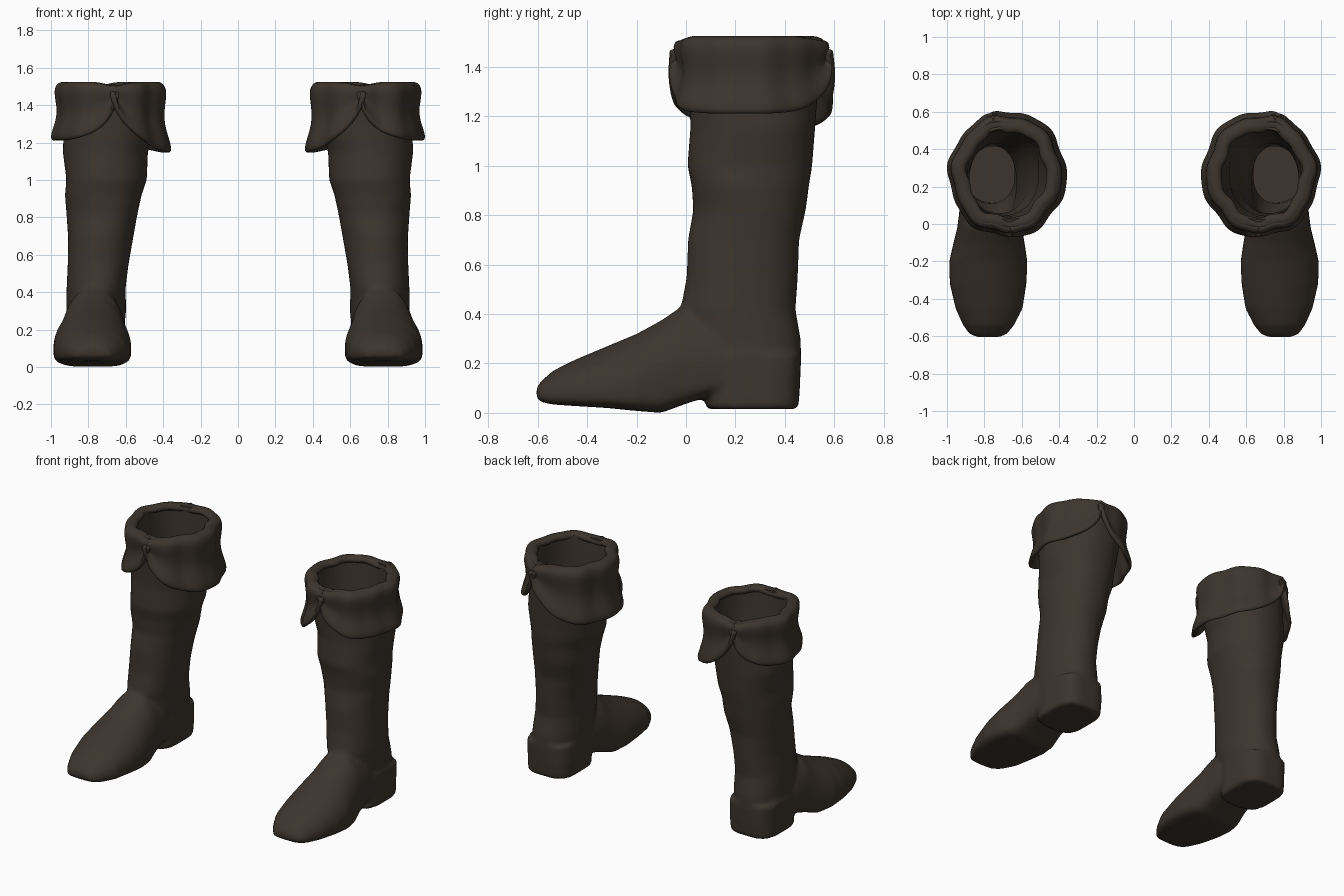
import bpy, bmesh, math
from math import sin, cos, pi, radians

scene = bpy.context.scene
cube = bpy.data.objects.get("Cube")
if cube:
    bpy.data.objects.remove(cube, do_unlink=True)

leather = bpy.data.materials.new("dark brown leather")
leather.use_nodes = True
BROWN = (0.047, 0.036, 0.027, 1)
leather.diffuse_color = BROWN
bsdf = leather.node_tree.nodes["Principled BSDF"]
bsdf.inputs["Base Color"].default_value = BROWN
bsdf.inputs["Roughness"].default_value = 0.8


def power(v, p):
    return math.copysign(abs(v) ** (2 / p), v)


def loft(bm, rings, cap=True, loop=False):
    """Skin a list of closed point rings."""
    rows = [[bm.verts.new(p) for p in ring] for ring in rings]
    n = len(rows[0])
    pairs = list(zip(rows, rows[1:]))
    if loop:
        pairs.append((rows[-1], rows[0]))
    for a, b in pairs:
        for i in range(n):
            j = (i + 1) % n
            bm.faces.new((a[i], a[j], b[j], b[i]))
    if cap:
        bm.faces.new(rows[0][::-1])
        bm.faces.new(rows[-1])


def make(name, bm):
    bmesh.ops.recalc_face_normals(bm, faces=bm.faces)
    mesh = bpy.data.meshes.new(name)
    bm.to_mesh(mesh)
    bm.free()
    mesh.materials.append(leather)
    ob = bpy.data.objects.new(name, mesh)
    scene.collection.objects.link(ob)
    return ob


def mirror(ob):
    mod = ob.modifiers.new("other boot", 'MIRROR')
    mod.use_mirror_merge = False


def finish(ob):
    """Apply the modifiers and shade smooth."""
    bpy.ops.object.select_all(action='DESELECT')
    ob.select_set(True)
    bpy.context.view_layer.objects.active = ob
    bpy.ops.object.convert(target='MESH')
    bpy.ops.object.shade_smooth_by_angle(angle=radians(50))


def flat_ring(z, x0, x1, y0, y1, p=2.2, inset=0.0, ripple=0.012, n=48):
    """Horizontal section, slightly wrinkled."""
    cx, cy = (x0 + x1) / 2, (y0 + y1) / 2
    rx, ry = (x1 - x0) / 2 - inset, (y1 - y0) / 2 - inset
    pts = []
    for i in range(n):
        a = 2 * pi * i / n
        k = 1 + ripple * sin(3 * a + 17 * z)
        pts.append((cx + k * rx * power(cos(a), p), cy + k * ry * power(sin(a), p), z))
    return pts


def foot_ring(y, x0, x1, z0, z1, n=40):
    """Upright section with a domed top and a flat sole."""
    cx, rx, zc = (x0 + x1) / 2, (x1 - x0) / 2, z0 + 0.3 * (z1 - z0)
    pts = []
    for i in range(n):
        a = 2 * pi * i / n
        p = 2 if sin(a) > 0 else 4.5
        h = z1 - zc if sin(a) > 0 else zc - z0
        pts.append((cx + rx * power(cos(a), p), y, zc + h * power(sin(a), p)))
    return pts


# Section sizes: z, x range, y range
SHAFT = [(1.51, .42, .93, 0, .54), (1.3, .44, .93, .01, .53),
         (1.15, .48, .935, .02, .525), (1, .49, .92, .005, .51),
         (.92, .515, .925, .02, .495), (.82, .535, .915, .03, .485),
         (.7, .56, .91, .01, .46), (.55, .585, .91, 0, .45),
         (.42, .6, .915, -.02, .445), (.3, .6, .92, .01, .465),
         (.2, .61, .925, .08, .465)]
HEEL = [(.24, .605, .93, .09, .465), (.12, .6, .93, .085, .462), (.015, .605, .93, .08, .455)]
# Section sizes: y, x range, z range
FOOT = [(.3, .63, .91, .1, .3), (.1, .61, .93, .07, .42), (-.02, .6, .945, .03, .43),
        (-.1, .585, .965, .0, .375), (-.2, .57, .988, .008, .32),
        (-.32, .575, .985, .02, .27), (-.45, .595, .955, .028, .215),
        (-.54, .64, .915, .034, .17), (-.59, .68, .88, .045, .125),
        (-.605, .72, .84, .06, .1)]

# Boot body: shaft, heel and foot fused into one skin
bm = bmesh.new()
loft(bm, [flat_ring(*s) for s in SHAFT])
loft(bm, [flat_ring(*s, p=3.4, ripple=0) for s in HEEL])
loft(bm, [foot_ring(*s) for s in FOOT])
body = make("boot_body", bm)
fuse = body.modifiers.new("fuse", 'REMESH')
fuse.mode = 'VOXEL'
fuse.voxel_size = 0.014
soften = body.modifiers.new("soften", 'SMOOTH')
soften.factor = 0.5
soften.iterations = 6

# Hollow inside of the shaft
bm = bmesh.new()
inside = [(1.62,) + SHAFT[0][1:]] + SHAFT + [(.1,) + HEEL[1][1:]]
loft(bm, [flat_ring(*s, inset=.028) for s in inside])
hollow = make("hollow_cutter", bm)
hollow.hide_render = True
cut = body.modifiers.new("hollow", 'BOOLEAN')
cut.operation = 'DIFFERENCE'
cut.solver = 'EXACT'
cut.object = hollow
mirror(body)
finish(body)
bpy.data.objects.remove(hollow, do_unlink=True)

# Turned-down cuff
CX, CY, RX, RY = .68, .265, .28, .302
FRONT, BACK = -94, 75          # notch directions in degrees


def cuff_point(angle, out, z):
    wave = 0.008 * sin(6 * angle + 0.6) + 0.005 * sin(11 * angle)
    return (CX + (RX + out + wave) * cos(angle), CY + (RY + out + wave) * sin(angle), z)


def rim_top(angle):
    """Height of the rim, dipping at both notches."""
    dip = sum(math.exp(-((1 - cos(angle - radians(d))) * 25)) for d in (FRONT, BACK))
    return 1.515 - 0.018 * dip


# Rolled rim around the opening
bm = bmesh.new()
rings = []
for i in range(64):
    a = 2 * pi * i / 64
    rings.append([cuff_point(a, -.037 + .034 * cos(t), rim_top(a) - .014 + .024 * sin(t))
                  for t in [2 * pi * k / 12 for k in range(12)]])
loft(bm, rings, cap=False, loop=True)
rim = make("cuff_rim", bm)
mirror(rim)
finish(rim)


def flap(name, start, end, depth, flare, p):
    """Hanging flap with rounded lower corners, between two notches."""
    mid, half = radians((start + end) / 2), radians((end - start) / 2 + 2)
    drape = [(0, -.03), (.05, -.006), (.14, 0), (.3, -.008), (.5, -.02 + flare * .15),
             (.7, -.015 + flare * .5), (.88, flare * .8), (1, flare)]
    bm = bmesh.new()
    rows = []
    for i in range(49):
        u = sin(pi / 2 * (i / 24 - 1))
        a = mid + half * u
        drop = 0.03 + (depth - 0.03) * (1 - abs(u) ** p) ** 0.6
        rows.append([bm.verts.new(cuff_point(a, r, rim_top(a) - v * drop)) for v, r in drape])
    for a, b in zip(rows, rows[1:]):
        for k in range(len(drape) - 1):
            bm.faces.new((a[k], a[k + 1], b[k + 1], b[k]))
    ob = make(name, bm)
    thick = ob.modifiers.new("thickness", 'SOLIDIFY')
    thick.thickness = 0.03
    thick.offset = 0
    ob.modifiers.new("round", 'SUBSURF').levels = 1
    mirror(ob)
    finish(ob)


flap("outer_cuff_flap", FRONT, BACK, .305, .02, 4)
flap("inner_cuff_flap", BACK, FRONT + 360, .37, .028, 3)
